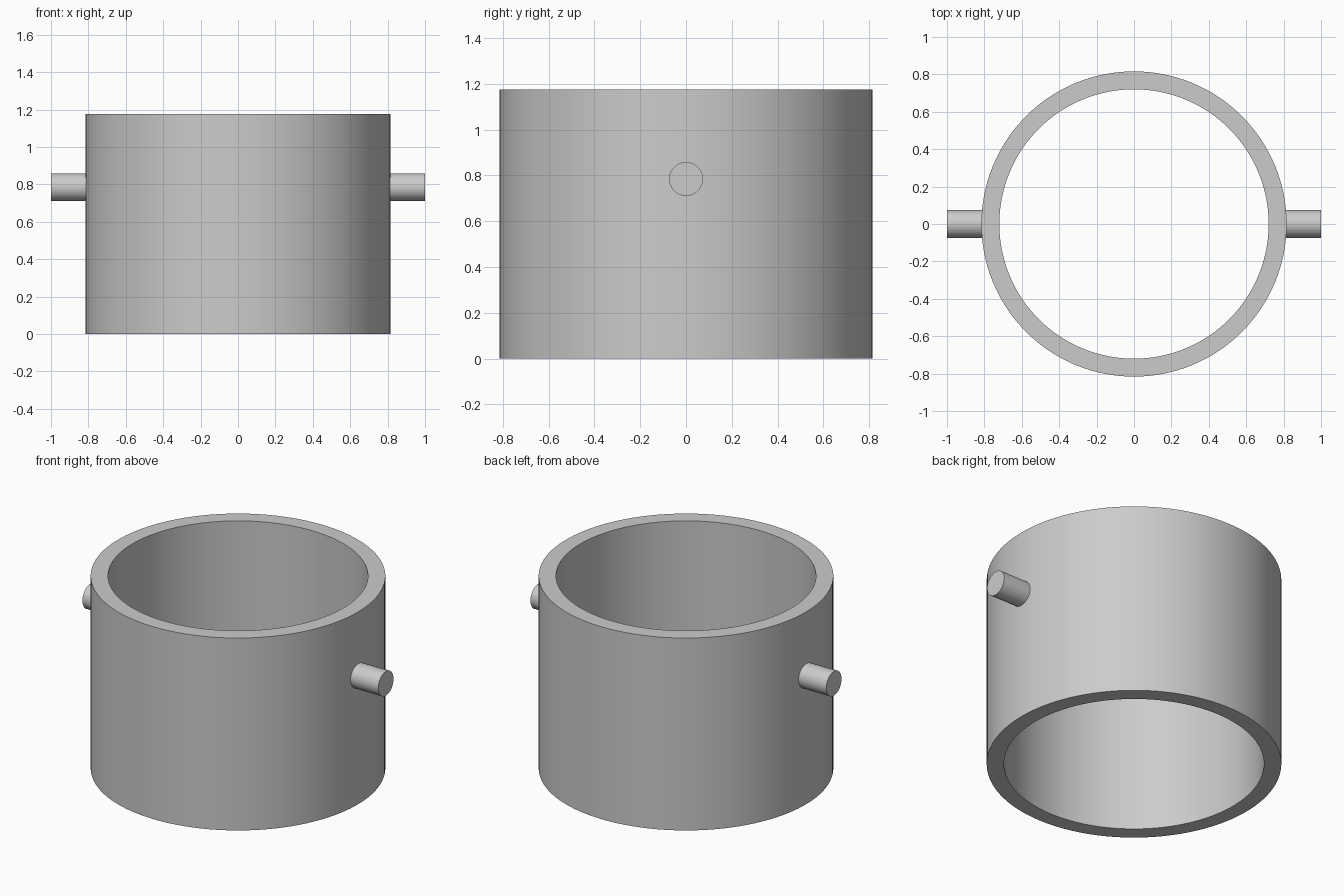
import bpy
import bmesh
import math
from mathutils import Matrix, Vector

OUTER, INNER, HEIGHT = 0.816, 0.72, 1.176
PIN_RADIUS, PIN_HEIGHT = 0.074, 0.785
PIN_START, PIN_END = 0.79, 1.0

cube = bpy.data.objects.get("Cube")
if cube:
    bpy.data.objects.remove(cube, do_unlink=True)

# Single plain grey
grey = bpy.data.materials.new("grey")
grey.use_nodes = True
grey.diffuse_color = (0.6, 0.6, 0.6, 1)
grey.node_tree.nodes["Principled BSDF"].inputs["Base Color"].default_value = grey.diffuse_color


def add_object(name, bm):
    bmesh.ops.recalc_face_normals(bm, faces=bm.faces)
    mesh = bpy.data.meshes.new(name)
    bm.to_mesh(mesh)
    bm.free()
    mesh.materials.append(grey)
    obj = bpy.data.objects.new(name, mesh)
    bpy.context.collection.objects.link(obj)
    bpy.ops.object.select_all(action="DESELECT")
    obj.select_set(True)
    bpy.context.view_layer.objects.active = obj
    bpy.ops.object.shade_smooth_by_angle(angle=math.radians(30))
    return obj


# Open sleeve: rectangular wall section spun around the vertical axis
bm = bmesh.new()
corners = [(INNER, 0), (OUTER, 0), (OUTER, HEIGHT), (INNER, HEIGHT)]
verts = [bm.verts.new((r, 0, z)) for r, z in corners]
edges = [bm.edges.new((verts[i], verts[(i + 1) % 4])) for i in range(4)]
bmesh.ops.spin(bm, geom=verts + edges, cent=(0, 0, 0), axis=(0, 0, 1),
               angle=math.tau, steps=128, use_merge=True)
bmesh.ops.remove_doubles(bm, verts=bm.verts, dist=0.0001)
add_object("sleeve", bm)

# Side pins, rooted inside the wall
for name, side in (("left_pin", 1), ("right_pin", -1)):
    bm = bmesh.new()
    middle = Vector((side * (PIN_START + PIN_END) / 2, 0, PIN_HEIGHT))
    bmesh.ops.create_cone(bm, cap_ends=True, segments=48,
                          radius1=PIN_RADIUS, radius2=PIN_RADIUS,
                          depth=PIN_END - PIN_START,
                          matrix=Matrix.Translation(middle)
                          @ Matrix.Rotation(math.pi / 2, 4, "Y"))
    add_object(name, bm)
